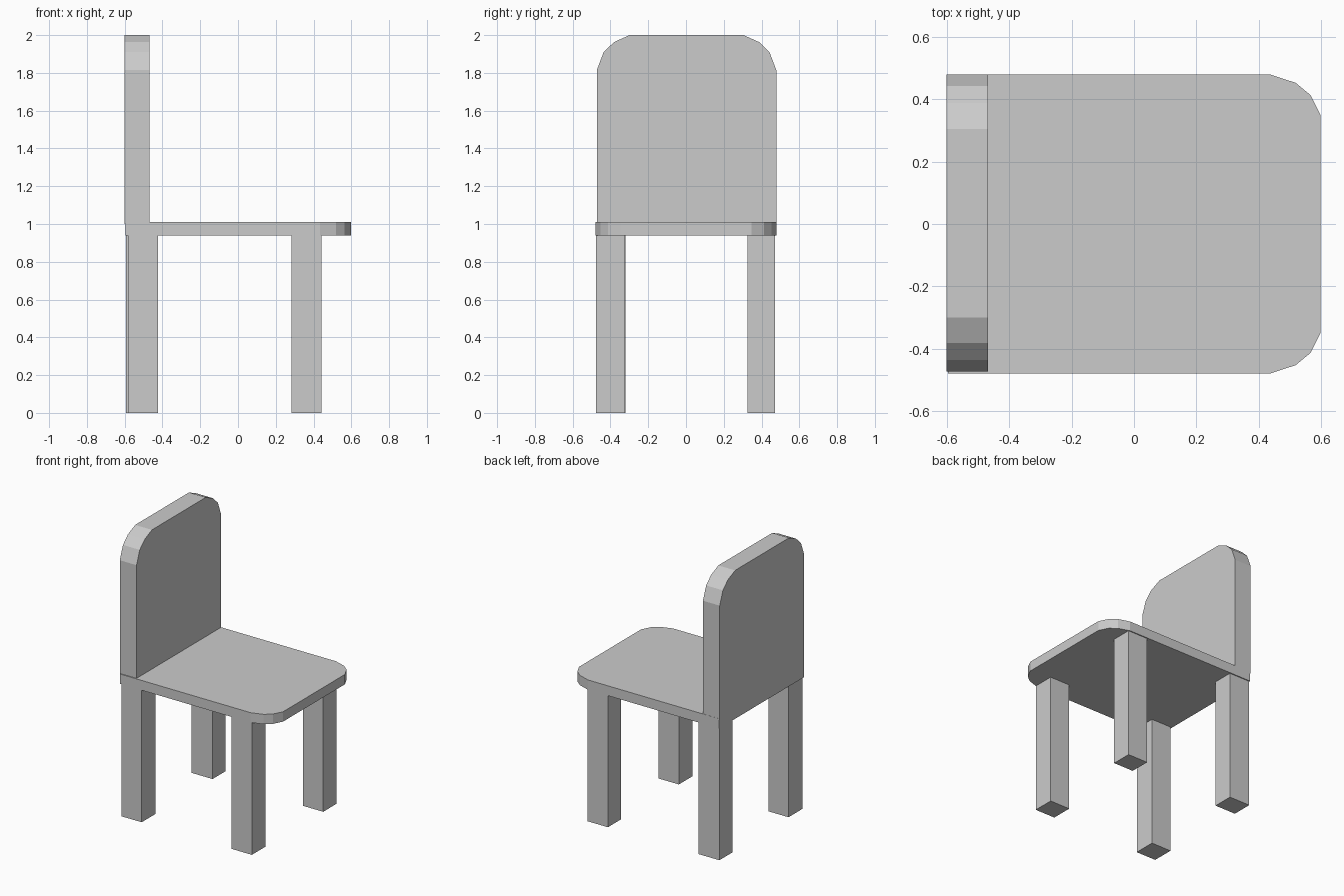
import bpy
import bmesh
from mathutils import Vector

if "Cube" in bpy.data.objects:
    bpy.data.objects.remove(bpy.data.objects["Cube"])


def prism(name, outline, offset):
    """Extrude a planar outline of 3D points by an offset vector."""
    bm = bmesh.new()
    face = bm.faces.new([bm.verts.new(p) for p in outline])
    ext = bmesh.ops.extrude_face_region(bm, geom=[face], use_keep_orig=True)
    moved = [v for v in ext["geom"] if isinstance(v, bmesh.types.BMVert)]
    bmesh.ops.translate(bm, verts=moved, vec=Vector(offset))
    bmesh.ops.recalc_face_normals(bm, faces=bm.faces)
    mesh = bpy.data.meshes.new(name)
    bm.to_mesh(mesh)
    bm.free()
    obj = bpy.data.objects.new(name, mesh)
    bpy.context.collection.objects.link(obj)
    return obj


# Seat: square at the rear, rounded corners at the front
seat_half = [(-0.595, 0.479), (0.435, 0.479), (0.518, 0.452), (0.565, 0.413), (0.598, 0.348)]
seat = seat_half + [(x, -y) for x, y in reversed(seat_half)]
prism("seat", [(x, y, 0.94) for x, y in seat], (0, 0, 0.07))

# Backrest: upright panel with rounded top corners, a touch off centre
back_half = [(0.475, 1.0), (0.475, 1.815), (0.439, 1.91), (0.384, 1.963), (0.302, 2.0)]
back = back_half + [(-y, z) for y, z in reversed(back_half)]
prism("backrest", [(-0.6, y + 0.003, z) for y, z in back], (0.132, 0, 0))

# Legs: min x, max x, min y, max y
legs = {
    "front_leg_right": (0.284, 0.443, -0.477, -0.325),
    "front_leg_left": (0.284, 0.443, 0.325, 0.472),
    "back_leg_right": (-0.582, -0.424, -0.477, -0.321),
    "back_leg_left": (-0.593, -0.428, 0.325, 0.472),
}
for name, (x0, x1, y0, y1) in legs.items():
    prism(name, [(x0, y0, 0), (x1, y0, 0), (x1, y1, 0), (x0, y1, 0)], (0, 0, 0.94))
